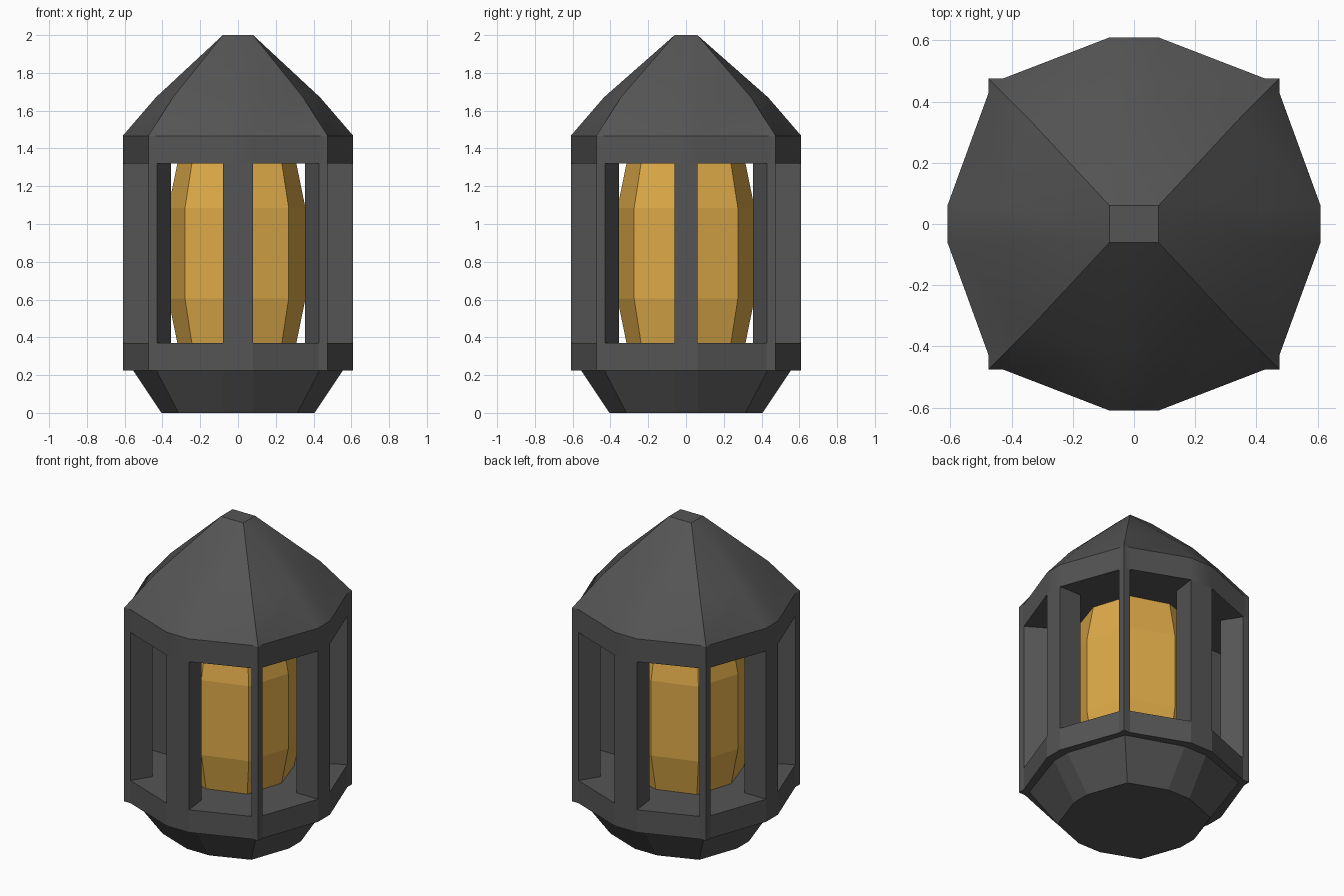
import bpy, bmesh, math

if "Cube" in bpy.data.objects:
    bpy.data.objects.remove(bpy.data.objects["Cube"])

WX, WY = 0.08, 0.06          # half widths of front/back and side posts


def material(name, rgb):
    m = bpy.data.materials.new(name)
    m.diffuse_color = (*rgb, 1)
    m.use_nodes = True
    m.node_tree.nodes["Principled BSDF"].inputs["Base Color"].default_value = m.diffuse_color
    return m


IRON = material("dark_iron", (0.09, 0.09, 0.09))
AMBER = material("amber_glass", (0.72, 0.40, 0.065))


def quadrant(r, c, k):
    """Front-right quarter of the outline: flat reach r, corner c, corner step k."""
    return [(WX, -r), (c - k, -c), (c, -c), (c, k - c), (r, -WY)]


def full(q):
    """Mirror a quarter outline into a closed loop."""
    right = q + [(x, -y) for x, y in reversed(q)]
    return right + [(-x, y) for x, y in reversed(right)]


def loft(name, levels, mat, smooth=False):
    """Skin a stack of (outline, z) levels and cap both ends."""
    bm = bmesh.new()
    rings = [[bm.verts.new((x, y, z)) for x, y in pts] for pts, z in levels]
    n = len(rings[0])
    for a, b in zip(rings, rings[1:]):
        for i in range(n):
            j = (i + 1) % n
            bm.faces.new((a[i], a[j], b[j], b[i]))
    bm.faces.new(rings[0][::-1])
    bm.faces.new(rings[-1])
    bmesh.ops.remove_doubles(bm, verts=bm.verts[:], dist=1e-4)
    bmesh.ops.recalc_face_normals(bm, faces=bm.faces[:])
    me = bpy.data.meshes.new(name)
    bm.to_mesh(me)
    bm.free()
    me.materials.append(mat)
    ob = bpy.data.objects.new(name, me)
    bpy.context.collection.objects.link(ob)
    if smooth:
        bpy.ops.object.select_all(action='DESELECT')
        bpy.context.view_layer.objects.active = ob
        ob.select_set(True)
        bpy.ops.object.shade_smooth_by_angle(angle=math.radians(30))
    return ob


rim = full(quadrant(0.61, 0.475, 0.045))

# tapered foot with the lower rim and floor
loft("base", [(full(quadrant(0.405, 0.315, 0)), 0),
              (full(quadrant(0.555, 0.432, 0)), 0.225),
              (rim, 0.225), (rim, 0.37)], IRON)

# upper rim with the two-slope roof
loft("roof", [(rim, 1.32), (rim, 1.467),
              (full(quadrant(0.435, 0.345, 0)), 1.67),
              (full([(WX, -WY)] * 5), 2.0)], IRON, smooth=True)

# four side posts and four wedge-shaped corner posts
for s, tag in ((-1, "a"), (1, "b")):
    fb = [(-WX, s * 0.61), (WX, s * 0.61), (0.06, s * 0.457), (-0.06, s * 0.457)]
    lr = [(s * 0.61, -WY), (s * 0.61, WY), (s * 0.457, WY), (s * 0.457, -WY)]
    loft("front_back_post_" + tag, [(fb, 0.37), (fb, 1.32)], IRON)
    loft("side_post_" + tag, [(lr, 0.37), (lr, 1.32)], IRON)
    for t in (-1, 1):
        c = [(s * x, t * y) for x, y in
             ((0.43, 0.475), (0.475, 0.475), (0.475, 0.43), (0.356, 0.356))]
        loft("corner_post", [(c, 0.37), (c, 1.32)], IRON)


# glowing eight-sided glass, narrowing at both ends
def octagon(scale):
    pts = []
    for i in range(8):
        r = (0.363 if i % 2 == 0 else 0.388) * scale
        a = i * math.pi / 4
        pts.append((r * math.cos(a) - 0.006, r * math.sin(a)))
    return pts


loft("lamp_glass", [(octagon(0.865), 0.365), (octagon(1), 0.605),
                    (octagon(1), 1.085), (octagon(0.865), 1.325)], AMBER)
